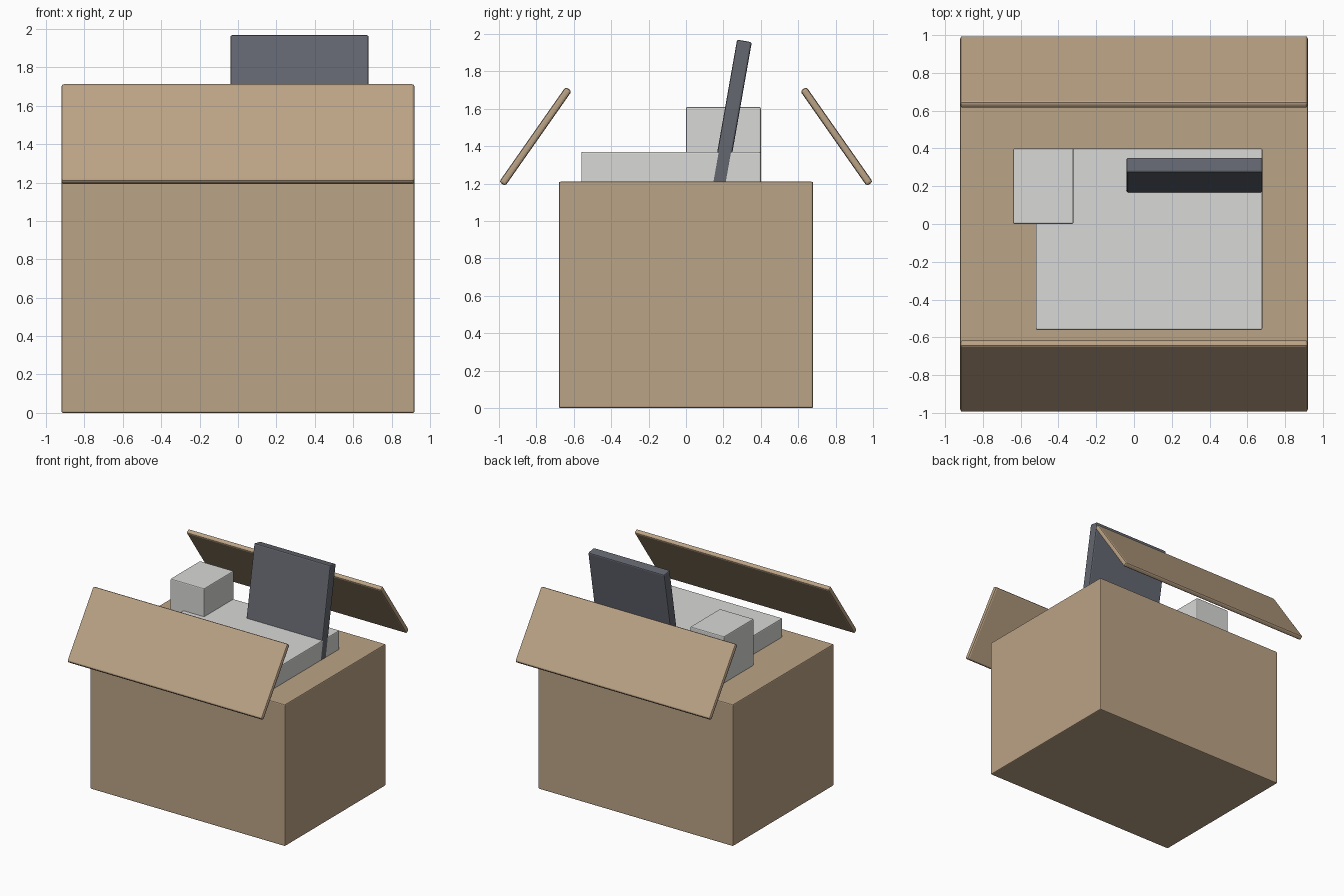
import bpy
from math import radians

if "Cube" in bpy.data.objects:
    bpy.data.objects.remove(bpy.data.objects["Cube"], do_unlink=True)


def material(name, rgb):
    mat = bpy.data.materials.new(name)
    mat.use_nodes = True
    mat.diffuse_color = (*rgb, 1)
    mat.node_tree.nodes["Principled BSDF"].inputs["Base Color"].default_value = (*rgb, 1)
    return mat


def block(name, centre, size, mat, bevel=0.008, tilt=0):
    """Box with softly rounded edges, tilted about the x axis."""
    bpy.ops.mesh.primitive_cube_add(size=1, location=centre)
    obj = bpy.context.object
    obj.name = name
    obj.scale = size
    bpy.ops.object.transform_apply(location=False, rotation=False, scale=True)
    obj.rotation_euler.x = radians(tilt)
    mod = obj.modifiers.new("Rounded edges", 'BEVEL')
    mod.width = bevel
    mod.segments = 2
    obj.data.materials.append(mat)
    return obj


cardboard = material("cardboard brown", (0.50, 0.366, 0.238))
light_grey = material("light grey", (0.69, 0.69, 0.68))
slate = material("slate grey", (0.127, 0.136, 0.162))

# Carton body
block("carton", (0, 0, 0.605), (1.84, 1.36, 1.21), cardboard)

# Open flaps, leaning inwards over the front and back edges
for name, side in (("front_flap", -1), ("back_flap", 1)):
    block(name, (0, side * 0.805, 1.452), (1.84, 0.62, 0.04), cardboard,
          bevel=0.013, tilt=-side * 55)

# Packed contents: flat slab, small box and leaning panel
block("flat_slab", (0.08, -0.08, 1.285), (1.20, 0.96, 0.17), light_grey)
block("small_box", (-0.48, 0.20, 1.41), (0.32, 0.40, 0.40), light_grey)
block("leaning_panel", (0.3205, 0.243, 1.569), (0.721, 0.08, 0.80), slate,
      bevel=0.01, tilt=-10)
